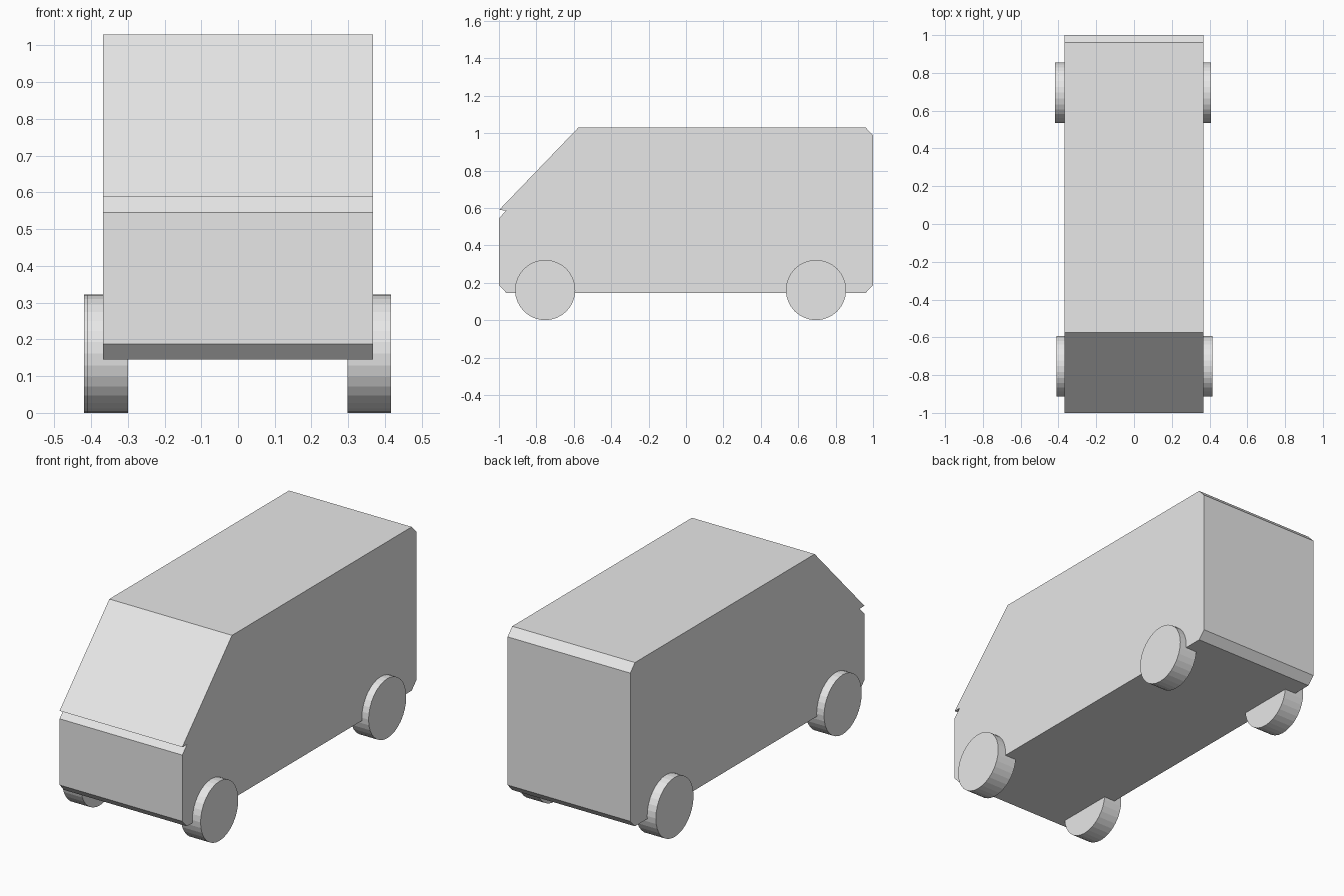
import bpy
import bmesh
import math
from mathutils import Matrix

if "Cube" in bpy.data.objects:
    bpy.data.objects.remove(bpy.data.objects["Cube"], do_unlink=True)

# One plain grey for the whole van
grey = bpy.data.materials.new("light_grey")
grey.use_nodes = True
grey.diffuse_color = (0.8, 0.8, 0.8, 1)
grey.node_tree.nodes["Principled BSDF"].inputs["Base Color"].default_value = grey.diffuse_color


def add_object(name, bm):
    bmesh.ops.recalc_face_normals(bm, faces=bm.faces)
    mesh = bpy.data.meshes.new(name)
    bm.to_mesh(mesh)
    bm.free()
    mesh.materials.append(grey)
    obj = bpy.data.objects.new(name, mesh)
    bpy.context.collection.objects.link(obj)
    return obj


def extrude_profile(name, points, half_width):
    """Extrude a (y, z) side profile across x."""
    bm = bmesh.new()
    side = bm.faces.new([bm.verts.new((-half_width, y, z)) for y, z in points])
    result = bmesh.ops.extrude_face_region(bm, geom=[side], use_keep_orig=True)
    moved = [v for v in result["geom"] if isinstance(v, bmesh.types.BMVert)]
    bmesh.ops.translate(bm, verts=moved, vec=(2 * half_width, 0, 0))
    return add_object(name, bm)


def add_wheel(name, inner, outer, y):
    """Flat-faced disc lying along x."""
    radius = 0.161
    bm = bmesh.new()
    place = Matrix.Translation(((inner + outer) / 2, y, radius)) @ Matrix.Rotation(math.pi / 2, 4, "Y")
    bmesh.ops.create_cone(bm, cap_ends=True, segments=32, radius1=radius, radius2=radius,
                          depth=abs(outer - inner), matrix=place)
    return add_object(name, bm)


# Body: chamfered box with sloped windscreen and a notch under its lip
extrude_profile("van_body", [
    (-0.96, 0.145), (0.96, 0.145), (1, 0.187), (1, 0.988), (0.96, 1.03),
    (-0.575, 1.03), (-1, 0.588), (-0.96, 0.587), (-1, 0.545), (-1, 0.187),
], 0.367)

# Wheels
add_wheel("front_left_wheel", 0.298, 0.416, -0.753)
add_wheel("front_right_wheel", -0.3, -0.411, -0.753)
add_wheel("rear_left_wheel", 0.298, 0.407, 0.695)
add_wheel("rear_right_wheel", -0.3, -0.419, 0.695)
